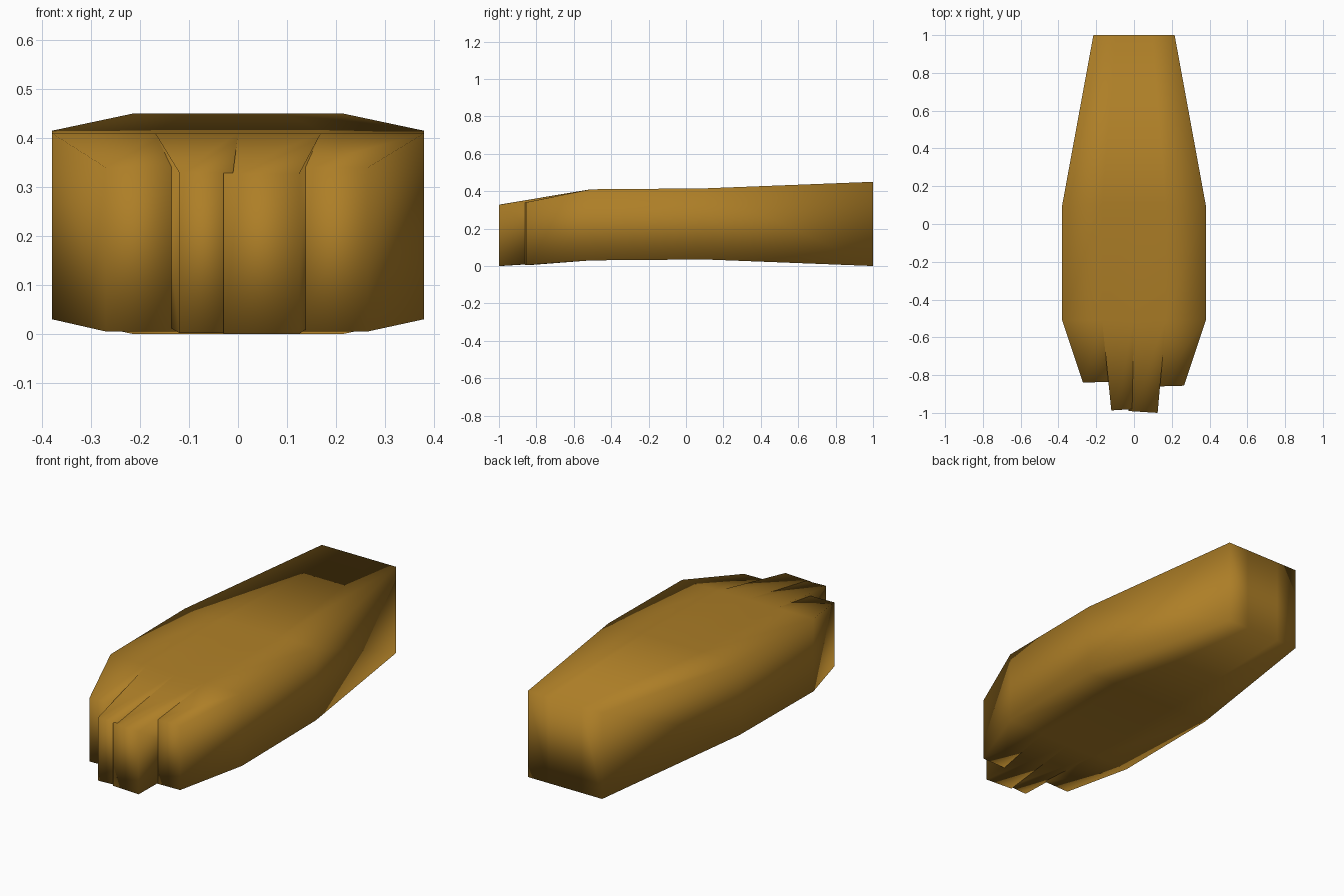
import bpy
import bmesh

if "Cube" in bpy.data.objects:
    bpy.data.objects.remove(bpy.data.objects["Cube"])

mat = bpy.data.materials.new("golden brown")
mat.diffuse_color = (0.42, 0.21, 0.02, 1.0)
mat.use_nodes = True
mat.node_tree.nodes["Principled BSDF"].inputs["Base Color"].default_value = mat.diffuse_color

bm = bmesh.new()
COLUMNS = (-1.0, -0.445, 0.0, 0.445, 1.0)   # four toe-wide strips


def ring(y, half, z0, z1):
    """Bottom and top rows of points for one cross-section."""
    return [[bm.verts.new((half * c, y, z)) for c in COLUMNS] for z in (z0, z1)]


# palm: three box sections joined strip by strip
back = ring(1.0, 0.215, 0.0, 0.45)
mid = ring(0.1, 0.38, 0.035, 0.415)
root = ring(-0.51, 0.38, 0.03, 0.41)
for i in range(4):
    bm.faces.new((back[0][i], back[1][i], back[1][i + 1], back[0][i + 1]))
for a, b in ((back, mid), (mid, root)):
    for i in range(4):
        for row in (0, 1):
            q = (b[row][i], b[row][i + 1], a[row][i + 1], a[row][i])
            bm.faces.new(q if row else q[::-1])
    bm.faces.new((b[0][0], b[1][0], a[1][0], a[0][0]))
    bm.faces.new((a[0][4], a[1][4], b[1][4], b[0][4]))

# toes: tapered blocks continuing each strip
# (x left, x right, y left, y right, z bottom, z top)
toes = [(-0.27, -0.125, -0.84, -0.835, 0.005, 0.34),
        (-0.12, -0.01, -0.987, -0.98, 0.002, 0.33),
        (-0.03, 0.125, -0.99, -1.0, 0.0, 0.327),
        (0.125, 0.265, -0.86, -0.856, 0.005, 0.34)]
for i, (xl, xr, yl, yr, z0, z1) in enumerate(toes):
    base = (root[0][i], root[0][i + 1], root[1][i + 1], root[1][i])
    tip = [bm.verts.new(p) for p in
           ((xl, yl, z0), (xr, yr, z0), (xr, yr, z1), (xl, yl, z1))]
    bm.faces.new(tip)
    for k in range(4):
        n = (k + 1) % 4
        bm.faces.new((base[k], base[n], tip[n], tip[k]))

# fully smooth shading over the whole paw
for f in bm.faces:
    f.smooth = True
me = bpy.data.meshes.new("paw")
bm.to_mesh(me)
bm.free()
me.materials.append(mat)
paw = bpy.data.objects.new("paw", me)
bpy.context.collection.objects.link(paw)
